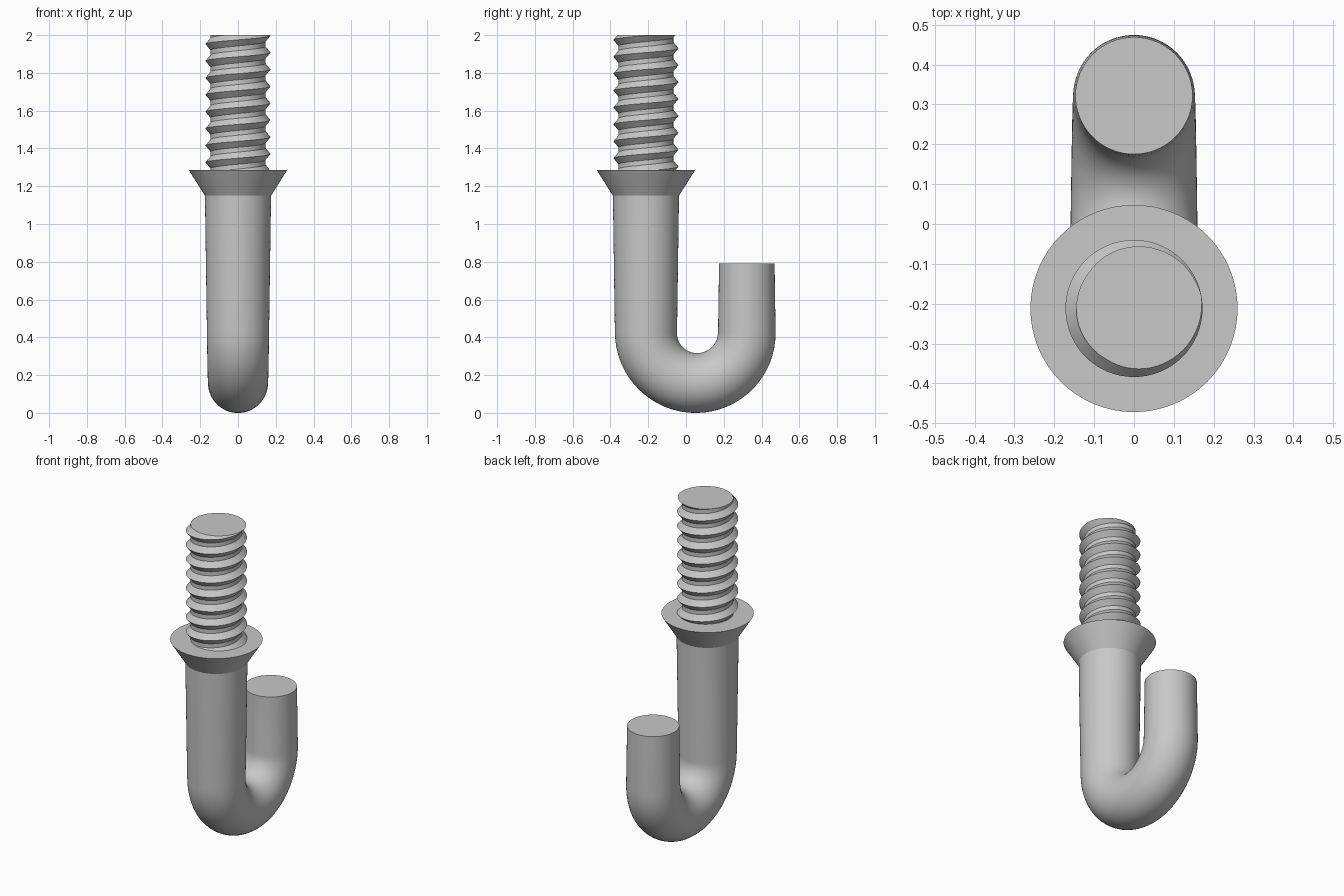
import bpy, bmesh
from math import sin, cos, pi, tau, radians
from mathutils import Vector

cube = bpy.data.objects.get("Cube")
if cube:
    bpy.data.objects.remove(cube, do_unlink=True)

SEG = 64
SHANK_Y = -0.212
COLLAR_LOW, COLLAR_TOP, TOP = 1.15, 1.285, 2.0

steel = bpy.data.materials.new("grey steel")
steel.use_nodes = True
grey = (0.58, 0.58, 0.58, 1)
steel.diffuse_color = grey
steel.node_tree.nodes["Principled BSDF"].inputs["Base Color"].default_value = grey


def finish(bm, name, angle=35):
    bmesh.ops.recalc_face_normals(bm, faces=bm.faces)
    mesh = bpy.data.meshes.new(name)
    bm.to_mesh(mesh)
    bm.free()
    obj = bpy.data.objects.new(name, mesh)
    bpy.context.collection.objects.link(obj)
    mesh.materials.append(steel)
    bpy.ops.object.select_all(action='DESELECT')
    obj.select_set(True)
    bpy.context.view_layer.objects.active = obj
    bpy.ops.object.shade_smooth_by_angle(angle=radians(angle))
    return obj


def loft(name, stations):
    """Skin circles given as (centre, tangent, radius); rings lie across the YZ path."""
    bm = bmesh.new()
    rings = []
    for centre, tangent, r in stations:
        side = Vector((1, 0, 0))
        other = side.cross(tangent)
        rings.append([bm.verts.new(centre + r * (cos(tau * i / SEG) * side
                                                 + sin(tau * i / SEG) * other))
                      for i in range(SEG)])
    for a, b in zip(rings, rings[1:]):
        for i in range(SEG):
            j = (i + 1) % SEG
            bm.faces.new((a[i], a[j], b[j], b[i]))
    bm.faces.new(rings[0])
    bm.faces.new(rings[-1])
    return finish(bm, name)


# Tapered shank running into the U bend and up to the blunt tip
BEND_Y, BEND_Z, BEND_R, TIP_Z = 0.055, 0.425, 0.267, 0.79
down, up = Vector((0, 0, -1)), Vector((0, 0, 1))
path = [(Vector((0, SHANK_Y, COLLAR_LOW)), down)]
for k in range(33):
    a = pi * k / 32
    path.append((Vector((0, BEND_Y - BEND_R * cos(a), BEND_Z - BEND_R * sin(a))),
                 Vector((0, sin(a), -cos(a)))))
path.append((Vector((0, BEND_Y + BEND_R, TIP_Z)), up))

lengths = [0]
for (p, _), (q, _) in zip(path, path[1:]):
    lengths.append(lengths[-1] + (q - p).length)
loft("hook_shank", [(p, t, 0.175 - 0.028 * s / lengths[-1])
                    for (p, t), s in zip(path, lengths)])

# Flared collar
loft("collar", [(Vector((0, SHANK_Y, z)), up, r)
                for z, r in ((COLLAR_LOW, 0.175), (COLLAR_TOP, 0.26))])

# Threaded rod: helical skin, trimmed flat at both ends
PITCH, CREST, ROOT = 0.0895, 0.172, 0.145
profile = [(-0.36, ROOT), (0, CREST), (0.36, ROOT)]
TURNS = 11
bm = bmesh.new()
columns = []
for i in range(SEG):
    a = tau * i / SEG
    col = []
    for k in range(TURNS):
        for offset, r in profile:
            z = TOP + PITCH * (k + 2 - TURNS + i / SEG + offset - 0.03)
            col.append(bm.verts.new((r * cos(a), SHANK_Y + r * sin(a), z)))
    columns.append(col)
for i in range(SEG):
    a, b = columns[i], columns[(i + 1) % SEG]
    shift = len(profile) if i == SEG - 1 else 0
    for k in range(len(a) - 1 - shift):
        bm.faces.new((a[k], b[k + shift], b[k + 1 + shift], a[k + 1]))
for z, normal in ((TOP, up), (COLLAR_TOP - 0.01, down)):
    cut = bmesh.ops.bisect_plane(bm, geom=bm.verts[:] + bm.edges[:] + bm.faces[:],
                                 plane_co=(0, 0, z), plane_no=normal, clear_outer=True)
    rim = [e for e in cut["geom_cut"] if isinstance(e, bmesh.types.BMEdge)]
    bmesh.ops.holes_fill(bm, edges=rim, sides=0)
finish(bm, "threaded_rod", 25)
